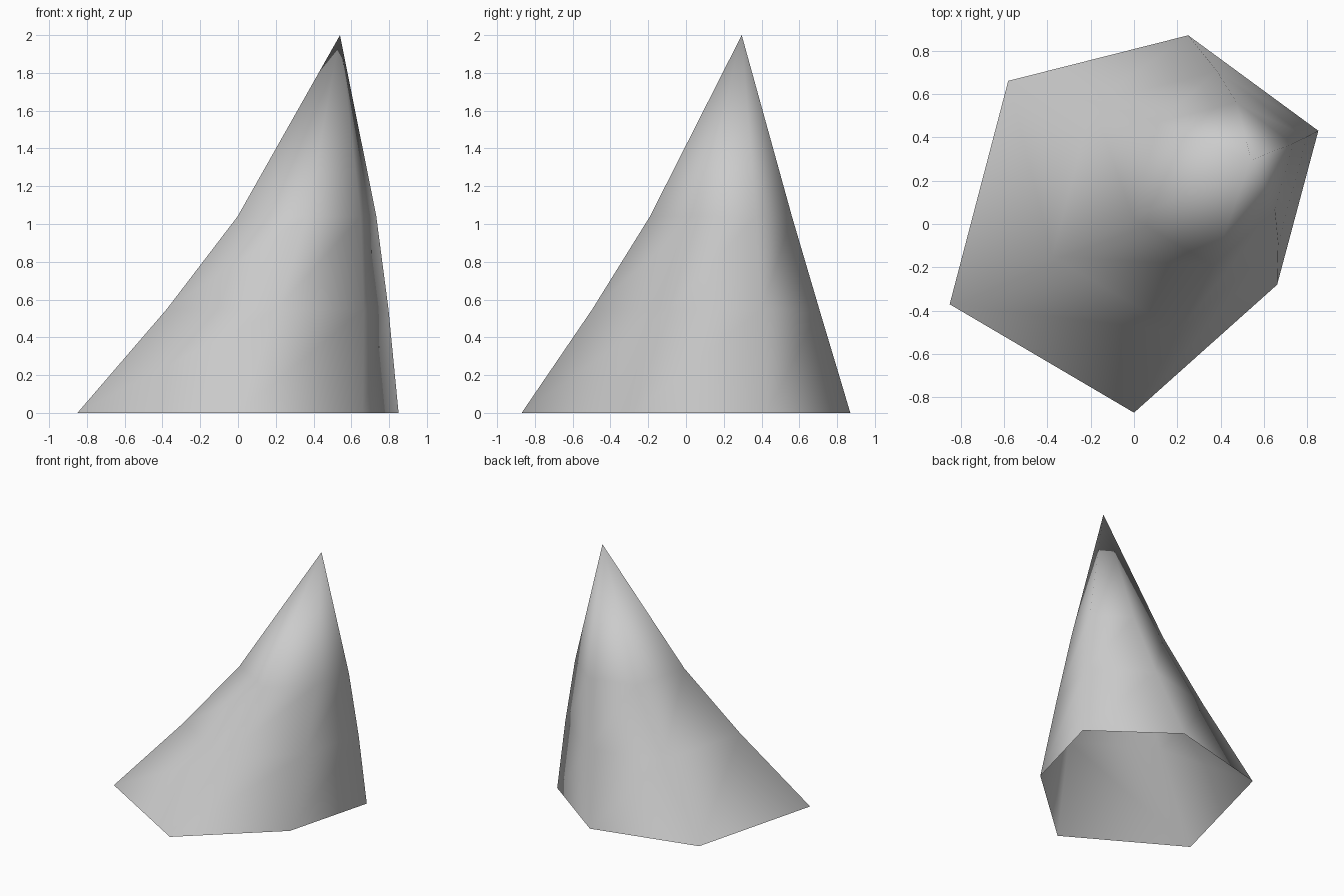
import bpy
import bmesh

cube = bpy.data.objects.get("Cube")
if cube:
    bpy.data.objects.remove(cube, do_unlink=True)

# Plain grey material
grey = bpy.data.materials.new("plain grey")
grey.use_nodes = True
colour = (0.6, 0.6, 0.6, 1)
grey.diffuse_color = colour
grey.node_tree.nodes["Principled BSDF"].inputs["Base Color"].default_value = colour

# Six-sided outline, and the rings it is scaled to: (centre x, centre y, height, scale)
outline = [(0.85, 0.43), (0.25, 0.87), (-0.58, 0.66),
           (-0.85, -0.37), (0, -0.87), (0.66, -0.28)]
rings = [(0, 0, 0, 1), (0.21, 0.105, 0.55, 0.69), (0.365, 0.185, 1.04, 0.432)]
tip = (0.54, 0.295, 2)

# Leaning spike, open underneath
bm = bmesh.new()
loops = [[bm.verts.new((cx + x * s, cy + y * s, z)) for x, y in outline]
         for cx, cy, z, s in rings]
apex = bm.verts.new(tip)
count = len(outline)
for i in range(count):
    j = (i + 1) % count
    for low, high in zip(loops, loops[1:]):
        bm.faces.new((low[i], low[j], high[j], high[i]))
    bm.faces.new((loops[-1][i], loops[-1][j], apex))
for face in bm.faces:
    face.smooth = True

mesh = bpy.data.meshes.new("leaning_spike")
bm.to_mesh(mesh)
bm.free()
mesh.materials.append(grey)
spike = bpy.data.objects.new("leaning_spike", mesh)
bpy.context.collection.objects.link(spike)
